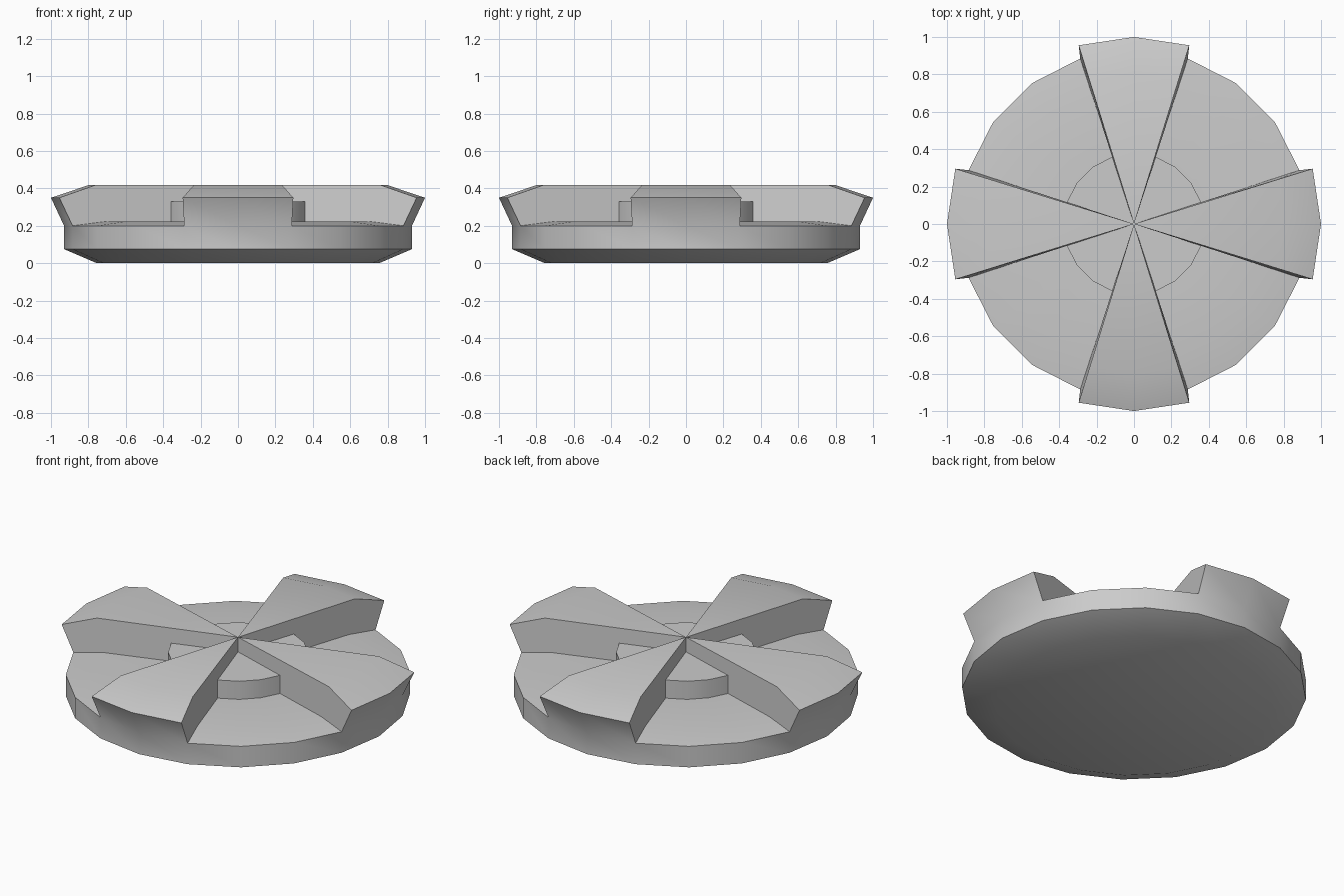
import bpy, bmesh
from math import sin, cos, radians

if "Cube" in bpy.data.objects:
    bpy.data.objects.remove(bpy.data.objects["Cube"])

# (radius, height) profiles, listed from the centre outwards
UNDER = [(0, 0), (0.755, 0), (0.93, 0.075), (0.93, 0.2)]
RECESS = [(0, 0.33), (0.377, 0.33), (0.377, 0.222), (0.75, 0.222), (0.93, 0.2)]
WEDGE = [(0, 0.417), (0.8, 0.417), (1.0, 0.35), (0.93, 0.2)]
STEP = 18          # 20-sided disc
INSET = 17.2       # wedge flanks lean slightly inwards at the top

bm = bmesh.new()


def line(profile, angle, top_angle=None):
    """Profile points as vertices at an angle; last point stays on the rim."""
    out = []
    for k, (r, z) in enumerate(profile):
        last = k == len(profile) - 1
        a = radians(angle if last or top_angle is None else top_angle)
        out.append(bm.verts.new((r * cos(a), r * sin(a), z)))
    return out


def face(verts, flip=False):
    bm.faces.new(verts[::-1] if flip else verts)


def strip(a, b, flip=False):
    """Skin between two profile lines (a clockwise of b), facing up."""
    face([a[0], a[1], b[1]], flip)
    for k in range(1, len(a) - 1):
        face([a[k], a[k + 1], b[k + 1], b[k]], flip)


# underside, bevel and rim
for i in range(20):
    strip(line(UNDER, i * STEP), line(UNDER, (i + 1) * STEP), flip=True)

for q in range(4):
    c = q * 90
    # raised wedge
    right = line(WEDGE, c - STEP, c - INSET)
    mid = line(WEDGE, c)
    left = line(WEDGE, c + STEP, c + INSET)
    strip(right, mid)
    strip(mid, left)
    # recessed sector with hub step
    for k in range(1, 4):
        strip(line(RECESS, c + k * STEP), line(RECESS, c + (k + 1) * STEP))
    # wedge flanks
    for sgn in (1, -1):
        top = line(WEDGE, c + sgn * STEP, c + sgn * INSET)
        low = line(RECESS, c + sgn * STEP)
        face(top + low[:-1][::-1], flip=sgn < 0)

bmesh.ops.remove_doubles(bm, verts=bm.verts, dist=1e-5)
mesh = bpy.data.meshes.new("cross_knob")
bm.to_mesh(mesh)
bm.free()
knob = bpy.data.objects.new("cross_knob", mesh)
bpy.context.collection.objects.link(knob)

bpy.context.view_layer.objects.active = knob
knob.select_set(True)
bpy.ops.object.shade_smooth_by_angle(angle=radians(30))
